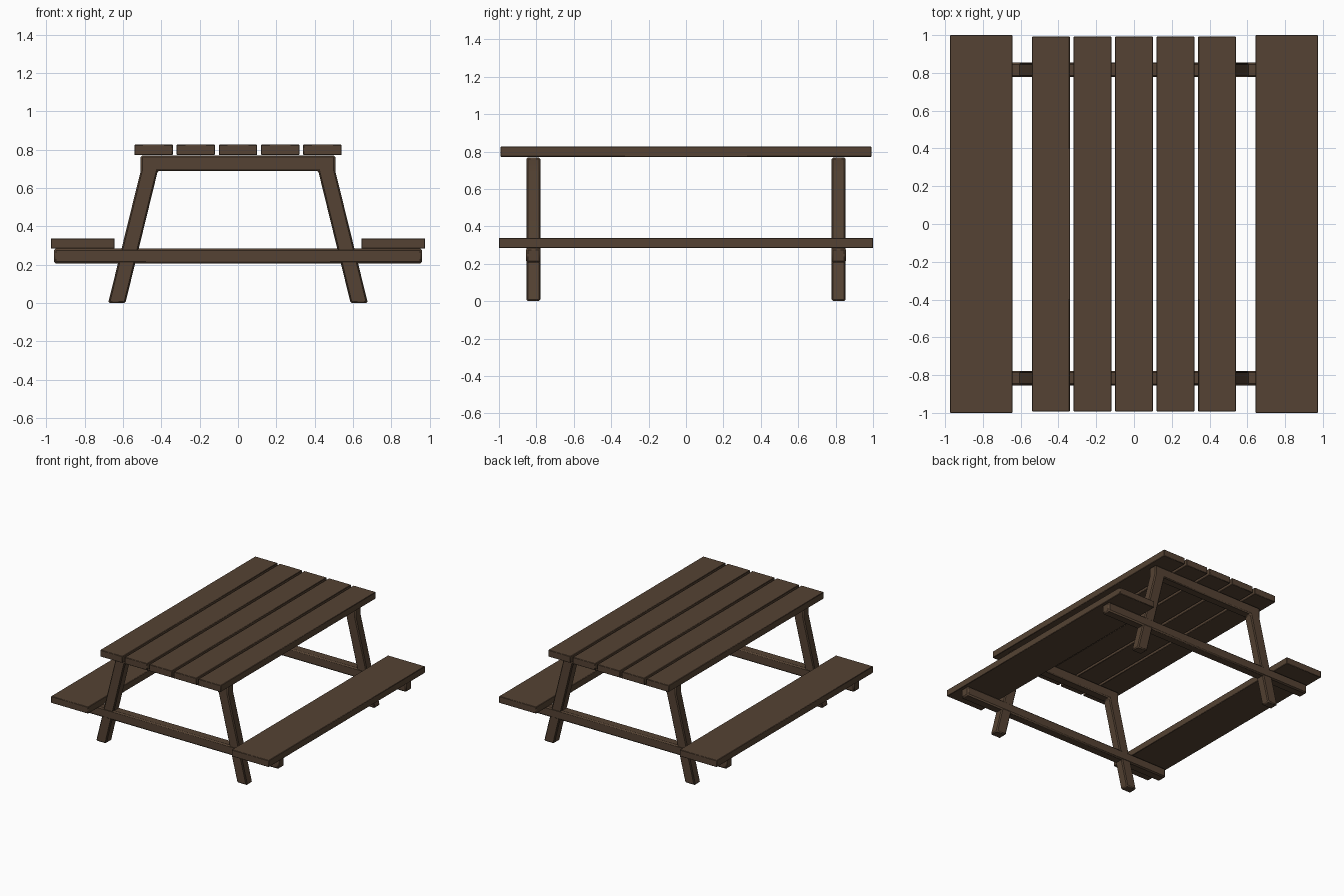
import bpy, bmesh

if "Cube" in bpy.data.objects:
    bpy.data.objects.remove(bpy.data.objects["Cube"])

wood = bpy.data.materials.new("dark_wood")
wood.diffuse_color = (0.09, 0.055, 0.033, 1)
wood.use_nodes = True
wood.node_tree.nodes["Principled BSDF"].inputs["Base Color"].default_value = wood.diffuse_color


def prism(name, profile, y0, y1, bevel):
    """Extrude an x-z outline from y0 to y1 and chamfer its edges."""
    bm = bmesh.new()
    face = bm.faces.new([bm.verts.new((x, y0, z)) for x, z in profile])
    ext = bmesh.ops.extrude_face_region(bm, geom=[face])
    new = [g for g in ext["geom"] if isinstance(g, bmesh.types.BMVert)]
    bmesh.ops.translate(bm, verts=new, vec=(0, y1 - y0, 0))
    bmesh.ops.recalc_face_normals(bm, faces=bm.faces)
    mesh = bpy.data.meshes.new(name)
    bm.to_mesh(mesh)
    bm.free()
    mesh.materials.append(wood)
    ob = bpy.data.objects.new(name, mesh)
    bpy.context.collection.objects.link(ob)
    mod = ob.modifiers.new("edge_chamfer", 'BEVEL')
    mod.width = bevel
    mod.segments = 1
    mod.limit_method = 'ANGLE'
    bpy.ops.object.select_all(action='DESELECT')
    ob.select_set(True)
    bpy.context.view_layer.objects.active = ob
    bpy.ops.object.shade_smooth_by_angle(angle=1.0)
    return ob


def rect(x0, x1, z0, z1):
    return [(x0, z0), (x1, z0), (x1, z1), (x0, z1)]


# Table top: five planks
for i in range(5):
    x = (i - 2) * 0.22
    prism(f"table_plank_{i + 1}", rect(x - 0.1, x + 0.1, 0.772, 0.826), -0.992, 0.992, 0.003)

# Bench seats
for side, x0, x1 in (("left", -0.975, -0.643), ("right", 0.643, 0.975)):
    prism(f"{side}_bench_seat", rect(x0, x1, 0.284, 0.338), -1, 1, 0.003)

# End frames: splayed legs joined to a top rail, plus a bench support beam
half = [(0.677, 0), (0.507, 0.69), (0.507, 0.769)]
inner = [(-0.418, 0.69), (-0.587, 0)]
outline = half + [(-x, z) for x, z in reversed(half)] + [(-0.587, 0), (-0.418, 0.69), (0.418, 0.69), (0.587, 0)]
for end, y in (("front", -0.816), ("back", 0.816)):
    prism(f"{end}_leg_frame", outline, y - 0.037, y + 0.037, 0.008)
    prism(f"{end}_bench_support", rect(-0.96, 0.96, 0.206, 0.284), y - 0.039, y + 0.039, 0.01)
